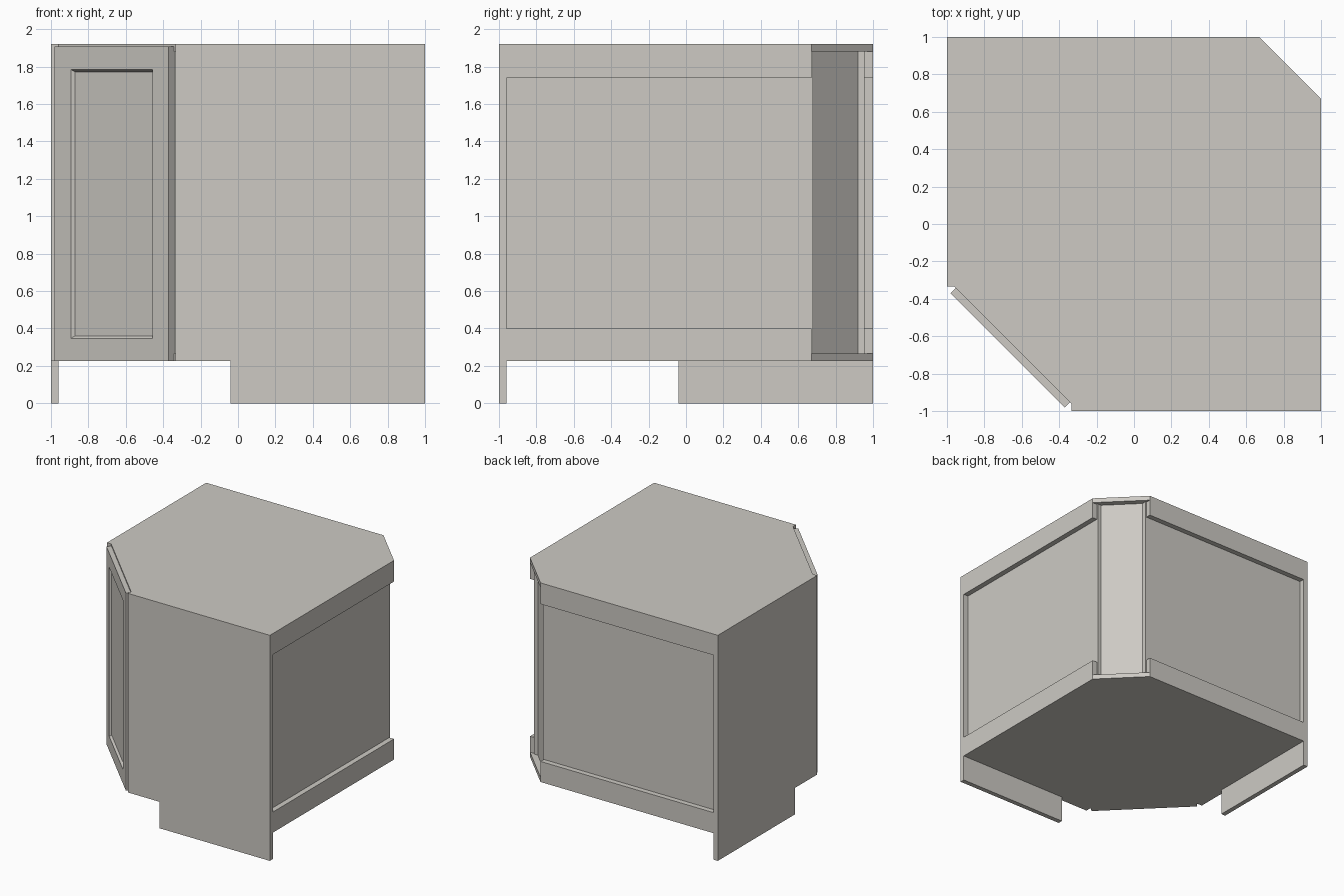
import bpy
import bmesh
from mathutils import Matrix
from math import radians

cube = bpy.data.objects.get("Cube")
if cube:
    bpy.data.objects.remove(cube)

# Single painted finish
paint = bpy.data.materials.new("warm_grey_paint")
paint.use_nodes = True
COLOUR = (0.61, 0.59, 0.55, 1)
paint.diffuse_color = COLOUR
paint.node_tree.nodes["Principled BSDF"].inputs["Base Color"].default_value = COLOUR

T = 0.04              # board thickness
FLOOR, TOP = 0.225, 1.92
CUT = 0.67            # where the diagonal corners begin
IN = 1 - T            # inner face of the side boards


def finish(name, bm):
    bmesh.ops.recalc_face_normals(bm, faces=bm.faces)
    mesh = bpy.data.meshes.new(name)
    bm.to_mesh(mesh)
    bm.free()
    mesh.materials.append(paint)
    obj = bpy.data.objects.new(name, mesh)
    bpy.context.collection.objects.link(obj)
    return obj


def prism(name, points, offset, swap=False):
    """Extrude a polygon by an offset; swap mirrors it across the door diagonal."""
    bm = bmesh.new()
    face = bm.faces.new([bm.verts.new(p) for p in points])
    ext = bmesh.ops.extrude_face_region(bm, geom=[face], use_keep_orig=True)
    verts = [v for v in ext["geom"] if isinstance(v, bmesh.types.BMVert)]
    bmesh.ops.translate(bm, verts=verts, vec=offset)
    if swap:
        for v in bm.verts:
            v.co.x, v.co.y = v.co.y, v.co.x
    return finish(name, bm)


def board(name, x, y, z, swap=False):
    pts = [(x[0], y[0], z[0]), (x[1], y[0], z[0]), (x[1], y[1], z[0]), (x[0], y[1], z[0])]
    return prism(name, pts, (0, 0, z[1] - z[0]), swap)


# Top and bottom boards with both corners cut off
outline = [(-IN, -CUT / 2), (-CUT / 2, -IN), (1, -IN), (1, CUT), (CUT, 1), (-IN, 1)]
for name, z in (("bottom_board", FLOOR), ("top_board", TOP - T)):
    prism(name, [(x, y, z) for x, y in outline], (0, 0, T))

# Matching parts on either side of the diagonal
for side, swap in (("front", False), ("side", True)):
    # End panel with toe-kick notch
    notch = [(-0.04, 0), (1, 0), (1, TOP), (-CUT / 2, TOP), (-CUT / 2, FLOOR), (-0.04, FLOOR)]
    prism(side + "_end_panel", [(x, -1, z) for x, z in notch], (0, T, 0), swap)
    # Recessed back panel and its two rails
    board(side + "_back_panel", (0.92, 0.955), (-IN, 0.68), (FLOOR + T, TOP - T), swap)
    board(side + "_lower_rail", (0.955, 1), (-IN, CUT), (FLOOR + T, 0.40), swap)
    board(side + "_upper_rail", (0.955, 1), (-IN, CUT), (1.74, TOP - T), swap)

# Diagonal board closing the back corner
strip = [(0.92, 0.68), (0.68, 0.92), (0.655, 0.895), (0.895, 0.655)]
prism("corner_back_panel", [(x, y, FLOOR + T) for x, y in strip], (0, 0, TOP - FLOOR - 2 * T))

# Diagonal door with a bevelled sunken panel
bm = bmesh.new()
height = 1.907 - FLOOR
bmesh.ops.create_cube(bm, size=1, matrix=Matrix.Translation((0, -0.934, FLOOR + height / 2))
                      @ Matrix.Diagonal((0.862, 0.042, height, 1)))
bm.normal_update()
front = min(bm.faces, key=lambda f: f.calc_center_median().y)
bmesh.ops.inset_region(bm, faces=[front], thickness=0.122, use_even_offset=True)
bmesh.ops.inset_region(bm, faces=[front], thickness=0.013, use_even_offset=True)
bmesh.ops.translate(bm, verts=front.verts, vec=(0, 0.018, 0))
bmesh.ops.rotate(bm, verts=bm.verts, matrix=Matrix.Rotation(radians(-45), 3, "Z"))
finish("door", bm)
